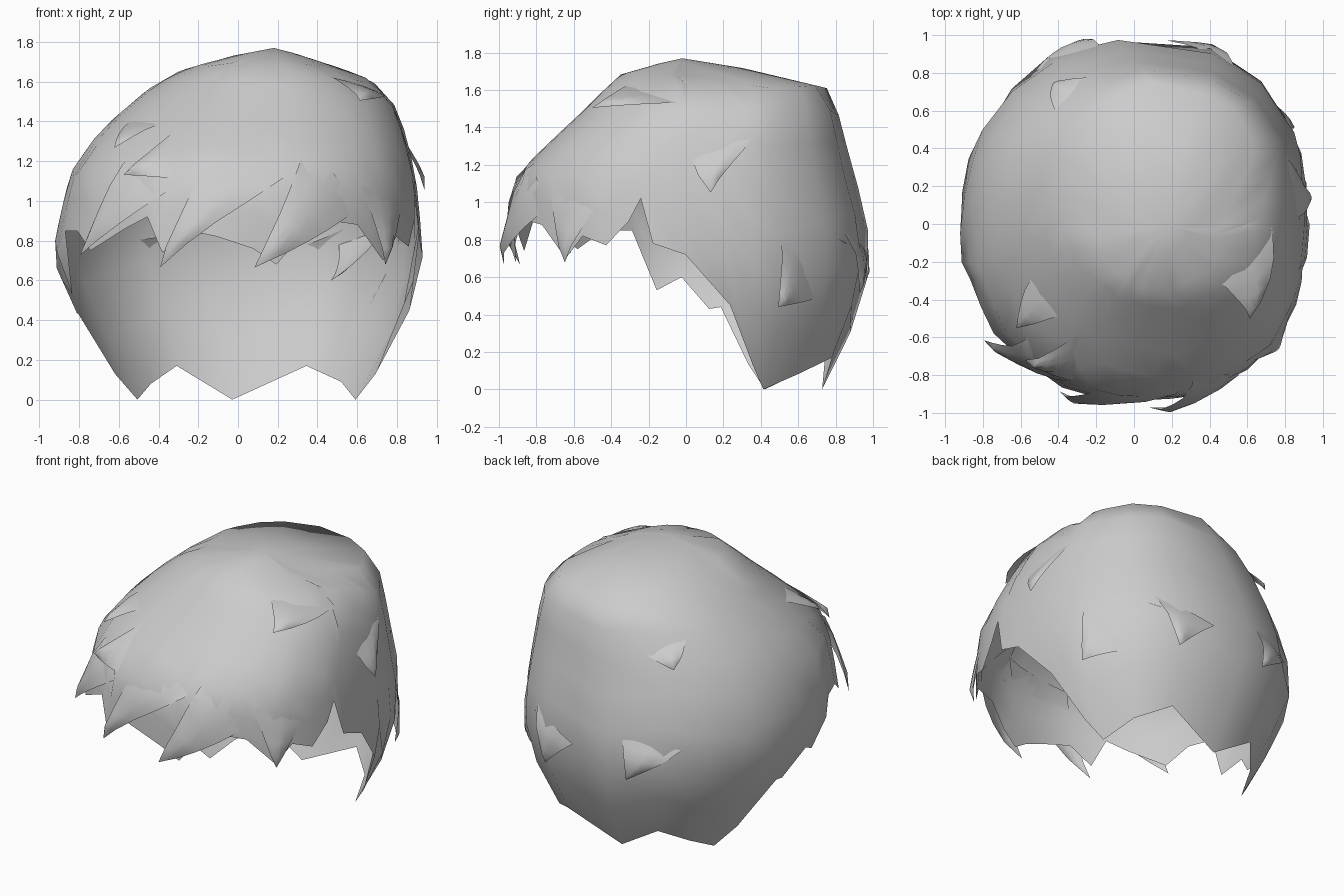
import bpy
import math
from mathutils import Vector

cube = bpy.data.objects.get("Cube")
if cube:
    bpy.data.objects.remove(cube, do_unlink=True)

grey = bpy.data.materials.new("hair grey")
grey.use_nodes = True
grey.diffuse_color = (0.6, 0.6, 0.6, 1)
grey.node_tree.nodes["Principled BSDF"].inputs["Base Color"].default_value = (0.6, 0.6, 0.6, 1)

# Head outline by height: z, right, left, front, back
LEVELS = [
    (0, -.58, .64, -.5, .73), (.2, -.69, .76, -.62, .84),
    (.45, -.82, .87, -.8, .94), (.72, -.94, .93, -.94, 1),
    (1, -.88, .91, -.93, .95), (1.15, -.84, .89, -.91, .9),
    (1.35, -.7, .84, -.7, .85), (1.5, -.53, .78, -.54, .81),
    (1.62, -.38, .66, -.42, .75), (1.7, -.17, .42, -.33, .4),
    (1.77, .16, .2, -.02, .02)]

# Hem of the hair: angle from the front (positive to the left), height
HEM = [
    (-175, 0), (-152, .17), (-135, .08), (-119, 0), (-108, .13), (-97, .44),
    (-93, .43), (-86, .6), (-77, .53), (-72, .85), (-62, .85), (-52, .75),
    (-38, .86), (-30, .92), (-23, .74), (-15, .85), (-6, .82), (3, .76),
    (9, .68), (14, .78), (22, .91), (37, .88), (49, .7), (57, .82), (66, .77),
    (74, .9), (78, 1.02), (81, .78), (89, .72), (98, .45), (107, .13),
    (115, 0), (136, .09), (158, .17)]


def on_head(angle, z, lift=0.0):
    """Point on the head outline, pushed outwards by lift."""
    for low, high in zip(LEVELS, LEVELS[1:]):
        if z <= high[0]:
            break
    t = (z - low[0]) / (high[0] - low[0])
    right, left, front, back = [p + (q - p) * t for p, q in zip(low[1:], high[1:])]
    a = math.radians(angle)
    # the left half is boxier than the right half
    box = 0.84 if math.sin(a) > 0 else 0.96
    sx, sy = [math.copysign(abs(v) ** box, v) for v in (math.sin(a), math.cos(a))]
    x = (right + left) / 2 + (left - right) / 2 * sx
    y = (front + back) / 2 - (back - front) / 2 * sy
    return Vector((x, y, z)) + Vector((x, y, z - 0.75)).normalized() * lift


def add_mesh(name, verts, faces):
    mesh = bpy.data.meshes.new(name)
    mesh.from_pydata(verts, [], faces)
    mesh.materials.append(grey)
    mesh.shade_smooth()
    obj = bpy.data.objects.new(name, mesh)
    bpy.context.collection.objects.link(obj)


# Main cap: columns run from the crown down to the jagged hem
def build_cap():
    rows, count = 9, len(HEM)
    verts, faces = [on_head(0, 1.77)], []
    for r in range(1, rows + 1):
        t = (r / rows) ** 1.6
        for angle, hem in HEM:
            verts.append(on_head(angle, 1.77 - (1.77 - hem) * t))
    for c in range(count):
        d = (c + 1) % count
        faces.append((0, 1 + c, 1 + d))
        for r in range(rows - 1):
            i = 1 + r * count
            faces.append((i + c, i + count + c, i + count + d, i + d))
    add_mesh("hair_cap", verts, faces)


# Triangular lock: a wide root sunk into the cap, and a lifted free tip
def build_lock(name, side_a, side_b, tip, lift):
    steps, across = 5, 4
    n = across + 1
    verts, faces = [], []
    a, b, end = Vector(side_a), Vector(side_b), Vector(tip)
    for s in range(steps):
        t = s / steps
        for k in range(n):
            u = k / across
            angle, z = a.lerp(b, u).lerp(end, t)
            ridge = 0.1 * u * (1 - u) * t
            verts.append(on_head(angle, z, lift * t + ridge - 0.02 * (1 - t) ** 2))
    verts.append(on_head(*tip, lift))
    for k in range(across):
        for s in range(steps - 1):
            i = s * n + k
            faces.append((i, i + n, i + n + 1, i + 1))
        i = (steps - 1) * n + k
        faces.append((i, len(verts) - 1, i + 1))
    add_mesh(name, verts, faces)


build_cap()
# Each lock: two root corners and the tip as (angle, height), then the tip lift
LOCKS = {
    "fringe_lock_middle": ((-13, 1.18), (18, 1.22), (-23, .67), .05),
    "fringe_lock_left": ((18, 1.3), (40, .98), (3, .67), .06),
    "fringe_lock_right": ((-44, 1.3), (-22, 1.08), (-52, .73), .06),
    "brow_lock_right": ((-24, 1.46), (-22, 1.12), (-41, 1.12), .03),
    "brow_lock_outer": ((-62, 1.44), (-38, 1.42), (-50, 1.24), .05),
    "temple_lock_left": ((40, 1.1), (68, 1.1), (49, .68), .02),
    "crown_lock_left": ((36, 1.66), (85, 1.55), (38, 1.45), .08),
    "side_lock_left": ((89, 1.28), (111, 1.43), (95, 1.04), .04),
    "nape_lock_left": ((117, .85), (133, .48), (114, .45), .03),
    "back_lock_left": ((148, .86), (172, .72), (158, .52), .03),
    "back_lock_right": ((-158, 1.38), (-128, 1.5), (-145, 1.28), .03),
    "nape_lock_right": ((-169, .85), (-145, .8), (-166, .58), .02),
    "inner_lock_left": ((126, .88), (150, .78), (140, .55), -.25),
}
for lock_name, settings in LOCKS.items():
    build_lock(lock_name, *settings)
